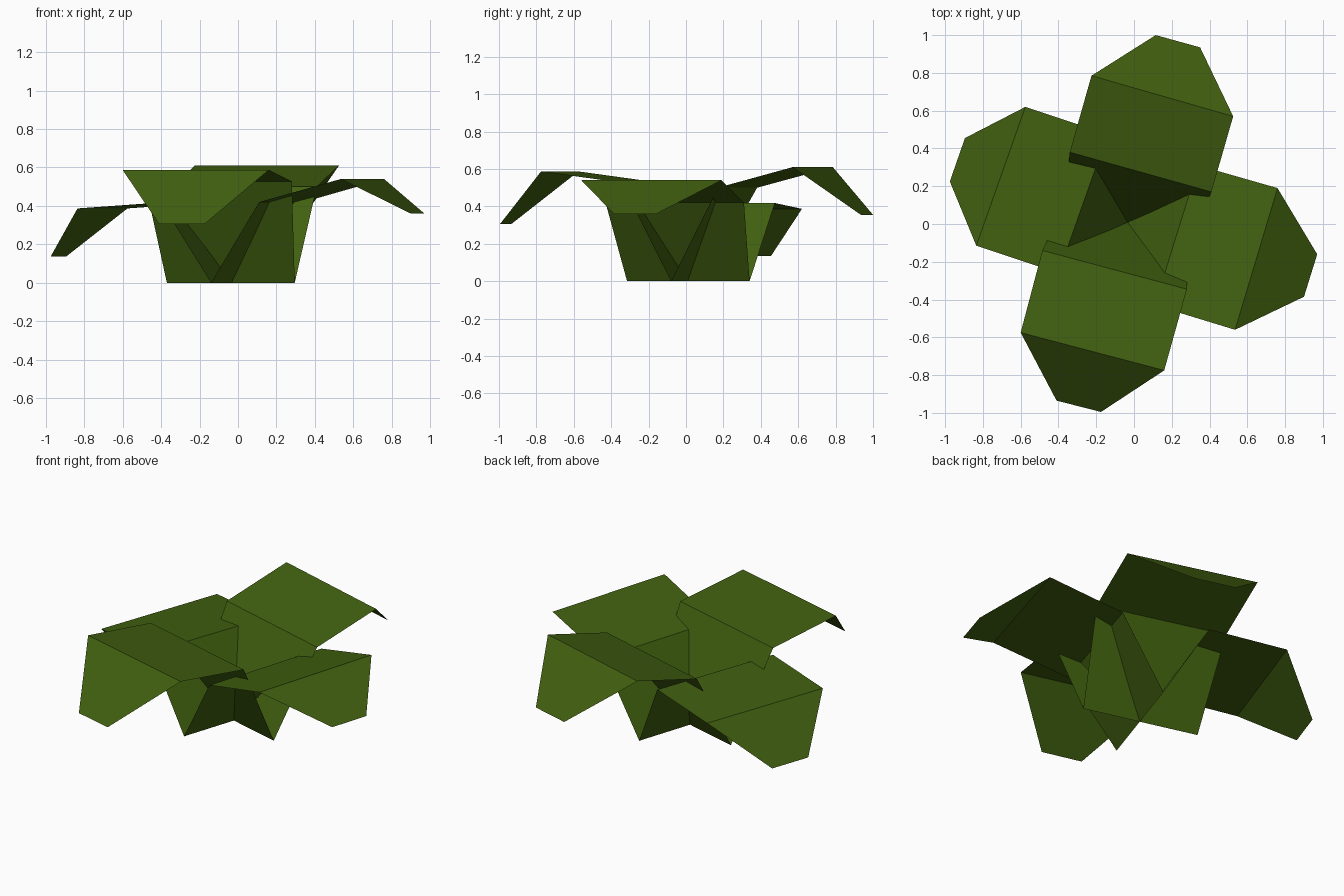
import bpy

# Single leaf-green material
green = bpy.data.materials.new("leaf_green")
green.diffuse_color = (0.052, 0.115, 0.005, 1.0)

# Stem feet: two crossing lines on the ground (x1, y1, x2, y2)
FOOT_NS = (-0.37, 0.10, 0.295, -0.08)
FOOT_EW = (0.075, 0.34, -0.14, -0.315)


def flip(e):
    return (e[2], e[3], e[0], e[1])


def leaf(name, foot, *rows):
    """Folded strip: each row is a left-right crease (x1, y1, x2, y2, z)."""
    verts, faces = [], []
    for x1, y1, x2, y2, z in [(*foot, 0.0), *rows]:
        verts += [(x1, y1, z), (x2, y2, z)]
    for i in range(len(rows)):
        a = 2 * i
        faces.append((a, a + 1, a + 3, a + 2))
    mesh = bpy.data.meshes.new(name)
    mesh.from_pydata(verts, [], faces)
    mesh.materials.append(green)
    obj = bpy.data.objects.new(name, mesh)
    bpy.context.collection.objects.link(obj)


# Each leaf: stem top crease, outer ridge, drooping tip
leaf("back_leaf", FOOT_NS,
     (-0.34, 0.38, 0.41, 0.17, 0.50),
     (-0.225, 0.785, 0.525, 0.57, 0.61),
     (0.115, 1.0, 0.35, 0.935, 0.355))
leaf("front_leaf", flip(FOOT_NS),
     (0.28, -0.345, -0.485, -0.14, 0.527),
     (0.16, -0.775, -0.60, -0.575, 0.587),
     (-0.175, -0.995, -0.41, -0.935, 0.305))
leaf("right_leaf", FOOT_EW,
     (0.34, 0.31, 0.11, -0.43, 0.42),
     (0.76, 0.19, 0.535, -0.56, 0.54),
     (0.97, -0.16, 0.90, -0.385, 0.36))
leaf("left_leaf", flip(FOOT_EW),
     (-0.40, -0.26, -0.14, 0.475, 0.418),
     (-0.835, -0.115, -0.575, 0.62, 0.387),
     (-0.975, 0.225, -0.895, 0.455, 0.136))
